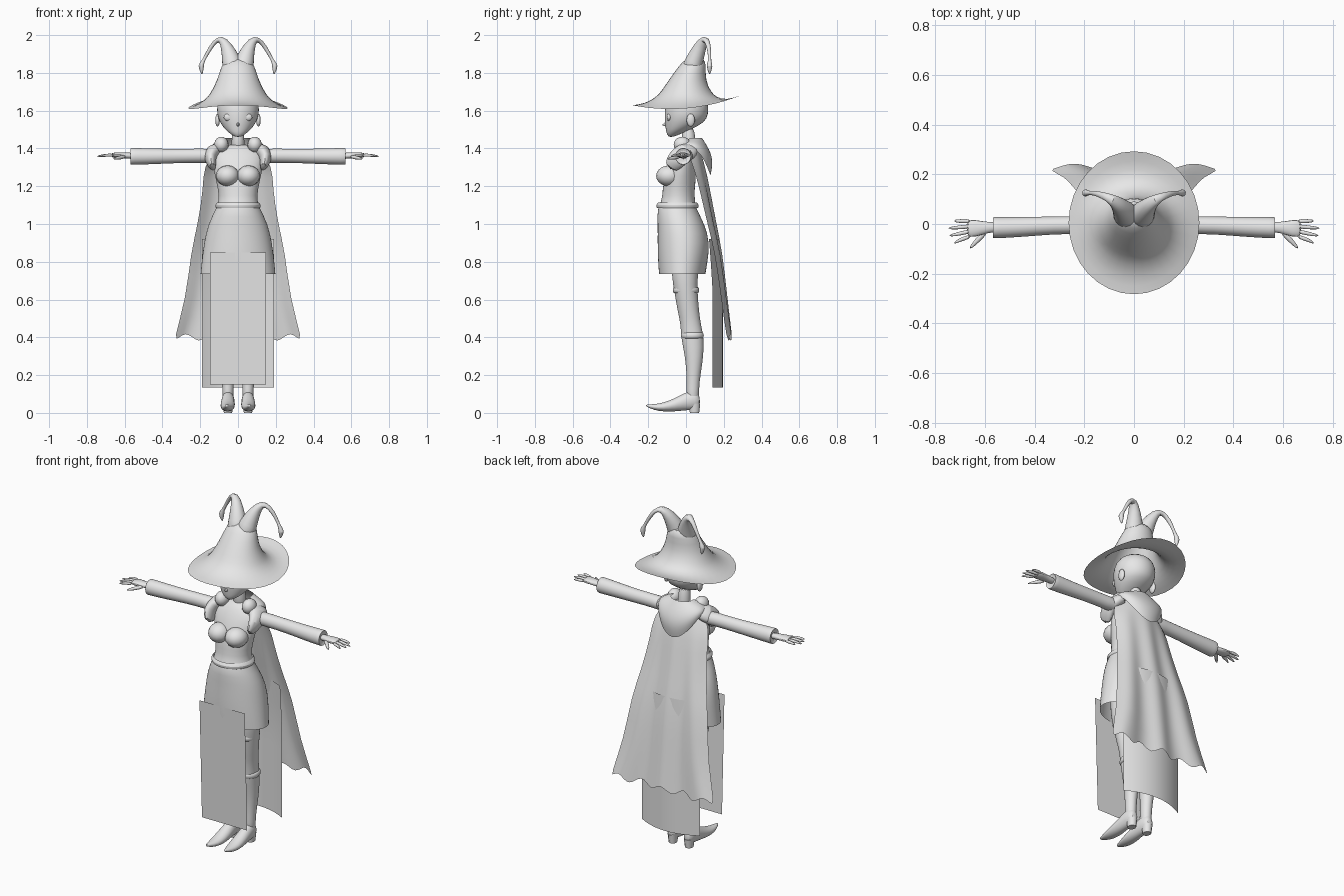
import bpy, bmesh, math
from mathutils import Vector

cube = bpy.data.objects.get("Cube")
if cube:
    bpy.data.objects.remove(cube, do_unlink=True)

grey = bpy.data.materials.new("light grey")
grey.use_nodes = True
COLOUR = (0.8, 0.8, 0.8, 1)
grey.diffuse_color = COLOUR
grey.node_tree.nodes["Principled BSDF"].inputs["Base Color"].default_value = COLOUR

X, Y, Z = Vector((1, 0, 0)), Vector((0, 1, 0)), Vector((0, 0, 1))
parts = []


def finish(name, bm, mirror=False, subdivide=False):
    bmesh.ops.recalc_face_normals(bm, faces=bm.faces)
    mesh = bpy.data.meshes.new(name)
    bm.to_mesh(mesh)
    bm.free()
    mesh.materials.append(grey)
    obj = bpy.data.objects.new(name, mesh)
    bpy.context.scene.collection.objects.link(obj)
    if mirror:
        obj.modifiers.new("Mirror", "MIRROR").use_mirror_merge = False
    if subdivide:
        obj.modifiers.new("Subdivision", "SUBSURF").levels = 1
        obj.modifiers["Subdivision"].render_levels = 1
    parts.append(obj)
    return obj


def skin(bm, rings, closed):
    for low, high in zip(rings, rings[1:]):
        count = len(low)
        for i in range(count if closed else count - 1):
            j = (i + 1) % count
            bm.faces.new((low[i], low[j], high[j], high[i]))


def loft(name, rows, axis=None, sides=16, caps=(True, True), mirror=False, subdivide=True, bend=None):
    """Join elliptical rings given as x, y, z, first radius, second radius."""
    bm = bmesh.new()
    centres = [Vector(row[:3]) for row in rows]
    rings = []
    for k, row in enumerate(rows):
        ahead = centres[min(k + 1, len(rows) - 1)]
        along = axis or (ahead - centres[max(k - 1, 0)]).normalized()
        across = Y.cross(along)
        across = across.normalized() if across.length > 0.1 else X
        other = along.cross(across)
        ring = []
        for i in range(sides):
            a = math.tau * i / sides
            p = centres[k] + across * row[3] * math.cos(a) + other * row[4] * math.sin(a)
            ring.append(bm.verts.new(bend(p) if bend else p))
        rings.append(ring)
    skin(bm, rings, True)
    for ring, cap in zip((rings[0], rings[-1]), caps):
        if cap:
            bm.faces.new(ring)
    return finish(name, bm, mirror, subdivide)


def sheet(name, point, columns, rows, mirror=False, subdivide=True):
    """Build an open cloth surface from point(u, v), u in -1..1 and v in 0..1."""
    bm = bmesh.new()
    grid = [[bm.verts.new(point(2 * i / columns - 1, k / rows)) for i in range(columns + 1)]
            for k in range(rows + 1)]
    skin(bm, grid, False)
    return finish(name, bm, mirror, subdivide)


def ball(name, centre, size, mirror=True):
    bm = bmesh.new()
    bmesh.ops.create_uvsphere(bm, u_segments=16, v_segments=10, radius=1)
    bmesh.ops.scale(bm, vec=size, verts=bm.verts)
    bmesh.ops.translate(bm, vec=centre, verts=bm.verts)
    return finish(name, bm, mirror)


# Hat: brim and crown, with the brim lifted at front and back
def lift_brim(p):
    near_rim = min(1, math.hypot(p.x, p.y) / 0.28) ** 3 if p.z < 1.66 else 0
    c = p.y / 0.29
    p.z += near_rim * (0.045 * c * c + 0.025 * c)
    return p


loft("hat", [(0, .005, 1.61, .27, .295), (0, 0, 1.635, .21, .22), (0, 0, 1.67, .165, .165),
             (0, 0, 1.7, .145, .135), (0, .005, 1.76, .112, .1), (0, .035, 1.84, .09, .072),
             (0, .05, 1.88, .06, .05)], Z, caps=(False, True), bend=lift_brim)
loft("hat_horn", [(.02, .02, 1.79, .07, .065), (.035, .045, 1.87, .052, .05),
                  (.06, .075, 1.94, .034, .036), (.09, .1, 1.985, .02, .022),
                  (.125, .115, 1.965, .013, .014), (.16, .125, 1.91, .01, .01),
                  (.185, .125, 1.86, .007, .007), (.198, .125, 1.84, .02, .02),
                  (.19, .125, 1.79, .003, .003)], sides=10, mirror=True)

# Head and face
loft("head", [(0, -.08, 1.46, .015, .012), (0, -.062, 1.48, .045, .042), (0, -.04, 1.5, .07, .068),
              (0, -.005, 1.54, .1, .11), (0, .002, 1.58, .113, .118), (0, .005, 1.63, .115, .118),
              (0, .005, 1.68, .092, .095), (0, .005, 1.71, .03, .03)], Z)
loft("nose", [(0, -.095, 1.53, .014, .02), (0, -.125, 1.525, .002, .002)], Y, 8, subdivide=False)
ball("eye", (.05, -.09, 1.565), (.026, .012, .02))
ball("ear", (.108, .025, 1.55), (.012, .022, .034))
loft("neck", [(0, .02, 1.38, .042, .04), (0, .015, 1.44, .032, .034), (0, .01, 1.52, .034, .036)], Z)

# Dress body with open skirt hem
loft("dress", [(0, .02, 1.425, .045, .035), (0, .005, 1.395, .12, .05), (0, -.015, 1.34, .14, .065),
               (0, -.03, 1.25, .122, .085), (0, -.04, 1.18, .105, .085), (0, -.04, 1.12, .102, .088),
               (0, -.05, 1.08, .118, .105), (0, -.025, 1.0, .16, .125), (0, -.012, .9, .182, .14),
               (0, -.017, .8, .194, .132), (0, -.02, .735, .2, .124)], Z, 24, caps=(True, False))
ball("bust", (.055, -.09, 1.255), (.062, .068, .055))
loft("belt", [(0, -.045, z, r, r - .008) for z, r in ((1.085, .118), (1.1, .124), (1.115, .11))],
     Z, 24, (False, False))

# Hanging panels, flat in front and bowed behind
sheet("front_panel", lambda u, v: (.148 * u, -.148 + .023 * v, .85 - .7 * v), 8, 6, subdivide=False)
sheet("back_panel", lambda u, v: (.19 * u, .195 - .055 * u * u - .06 * max(0, .3 - v), .92 - .785 * v),
      10, 6, subdivide=False)

# Cape with folds and a ragged hem: height, half width, depth
cape_rows = [(1.41, .11, .07), (1.3, .185, .1), (1.2, .182, .12), (1.0, .212, .155),
             (.85, .25, .185), (.6, .275, .21), (.4, .345, .23)]


def cape_point(u, v):
    z, width, y = cape_rows[round(v * (len(cape_rows) - 1))]
    fold = .014 * v * math.cos(9 * u)
    hem = .025 * math.cos(5 * math.pi * u) if v == 1 else 0
    return width * u, y - .07 * (1 - v) * u * u + fold, z + hem


sheet("cape", cape_point, 20, len(cape_rows) - 1)


# Hood lying on the back
def hood_point(u, v):
    a = u * math.pi * .62
    back = max(0, math.cos(a))
    bulge = .03 * math.sin(math.pi * v)
    return ((.065 + .075 * v + bulge) * math.sin(a), .035 + (.05 + .045 * v + bulge) * math.cos(a),
            1.455 - v * (.06 + .14 * back ** 2))


sheet("hood", hood_point, 18, 5)
ball("collar_roll", (.088, -.02, 1.42), (.038, .045, .042))

# Shoulder drape, falling across the upper chest
loft("shoulder_drape", [(.09, .04, 1.4, .03, .05), (.14, 0, 1.385, .045, .065),
                        (.15, -.05, 1.345, .035, .055), (.13, -.085, 1.29, .014, .04)],
     sides=12, mirror=True)

# Sleeves and hands
loft("sleeve", [(.1, 0, 1.36, .04, .045), (.2, -.005, 1.362, .038, .036), (.32, -.005, 1.36, .038, .036),
                (.45, -.012, 1.358, .042, .041), (.56, -.015, 1.358, .046, .044),
                (.572, -.015, 1.358, .045, .043), (.56, -.015, 1.358, .035, .034)], X, mirror=True)
loft("hand", [(.54, -.012, 1.36, .018, .022), (.59, -.014, 1.362, .017, .022),
              (.64, -.018, 1.365, .016, .038), (.675, -.018, 1.364, .012, .036)], X, 10, mirror=True)
for k, reach in enumerate((.725, .75, .745, .725)):
    y = .011 - .02 * k
    tip = y * 1.5 - .004
    loft("finger_%d" % (k + 1), [(.655, y, 1.364, .01, .01), (.7, (y + tip) / 2, 1.365, .009, .009),
                                 (reach, tip, 1.358, .004, .005)], X, 8, mirror=True)
loft("thumb", [(.595, -.03, 1.358, .012, .012), (.63, -.065, 1.35, .011, .012),
               (.662, -.1, 1.345, .005, .005)], sides=8, mirror=True)

# Legs, stocking bands and pointed shoes
loft("leg", [(.075, 0, .88, .07, .08), (.072, -.008, .72, .066, .07), (.068, 0, .64, .06, .062),
             (.062, .012, .54, .052, .058), (.058, .025, .47, .046, .054), (.056, .034, .4, .047, .062),
             (.055, .044, .3, .044, .05), (.054, .04, .2, .034, .037), (.053, .036, .13, .03, .033),
             (.053, .036, .05, .03, .034)], Z, mirror=True)
for name, y, z, r in (("stocking_band", 0, .65, .064), ("boot_cuff", .034, .41, .054)):
    loft(name, [(.064 if y == 0 else .057, y, z + d, r - s, r + .008 - s)
                for d, s in ((-.02, .008), (-.01, 0), (.01, 0), (.02, .008))], Z, mirror=True)
loft("shoe", [(.053, .075, .06, .018, .03), (.053, .05, .07, .034, .055), (.053, 0, .062, .036, .05),
              (.054, -.06, .042, .04, .036), (.056, -.12, .03, .038, .024), (.058, -.17, .03, .024, .016),
              (.06, -.215, .04, .004, .005)], Y, 12, mirror=True)
loft("heel", [(.053, .045, 0, .022, .026), (.053, .045, .05, .028, .032)], Z, 10, mirror=True, subdivide=False)

# Smooth shading with crisp edges kept
bpy.ops.object.select_all(action="DESELECT")
for obj in parts:
    obj.select_set(True)
bpy.context.view_layer.objects.active = parts[0]
bpy.ops.object.shade_smooth_by_angle(angle=math.radians(50))
